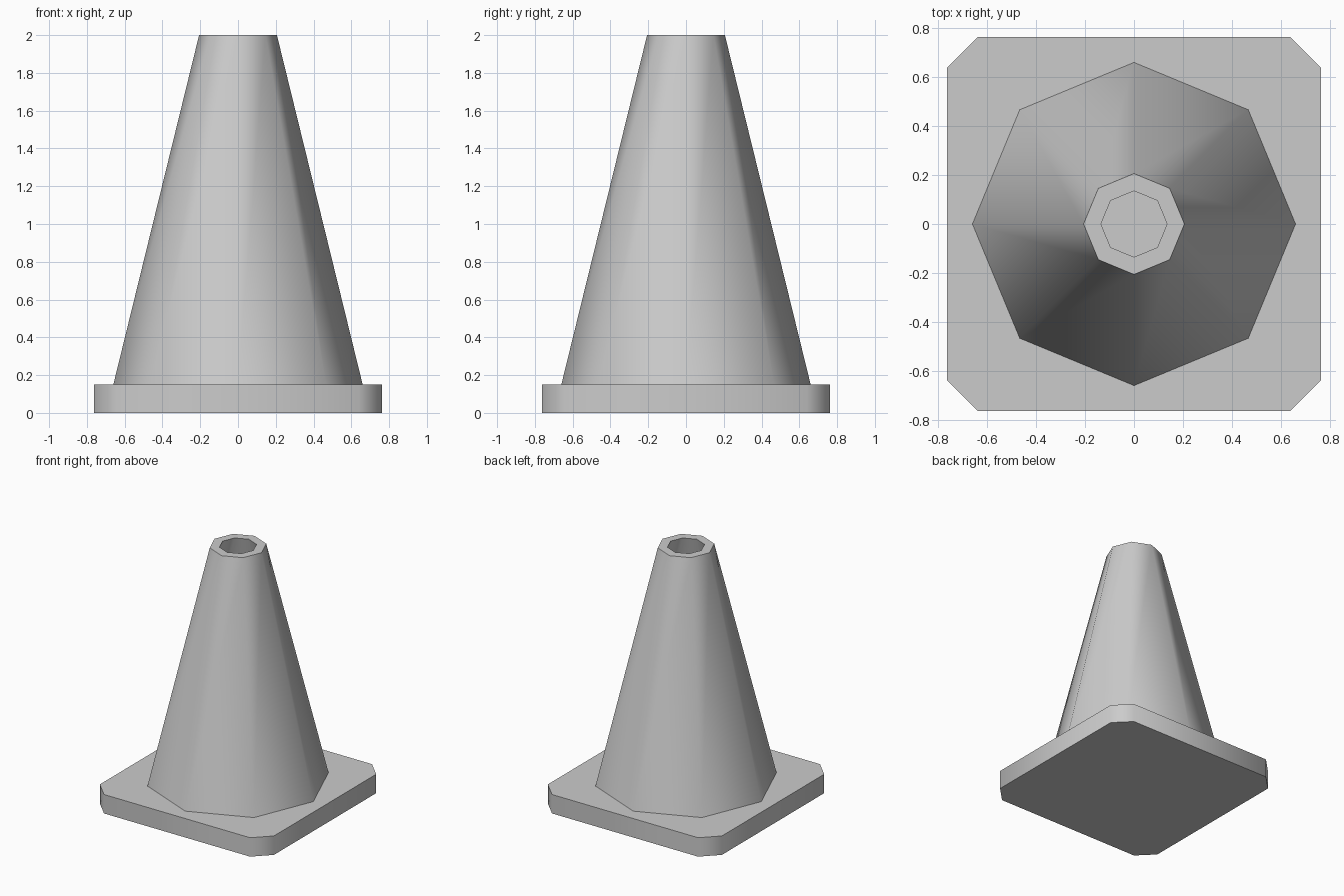
import bpy
import math

cube = bpy.data.objects.get("Cube")
if cube:
    bpy.data.objects.remove(cube, do_unlink=True)

SIDES = 8
BASE_TOP = 0.15
HEIGHT = 2.0

grey = bpy.data.materials.new("plain grey")
grey.use_nodes = True
colour = (0.6, 0.6, 0.6, 1)
grey.diffuse_color = colour
grey.node_tree.nodes["Principled BSDF"].inputs["Base Color"].default_value = colour


def loft(name, rings, cap_start=False, cap_end=False):
    """Join matching rings of points with quads, optionally closing the ends."""
    n = len(rings[0])
    verts = [p for ring in rings for p in ring]
    faces = [(k * n + i, k * n + (i + 1) % n, (k + 1) * n + (i + 1) % n, (k + 1) * n + i)
             for k in range(len(rings) - 1) for i in range(n)]
    if cap_start:
        faces.append(tuple(reversed(range(n))))
    if cap_end:
        faces.append(tuple(range(len(verts) - n, len(verts))))
    mesh = bpy.data.meshes.new(name)
    mesh.from_pydata(verts, [], faces)
    mesh.materials.append(grey)
    obj = bpy.data.objects.new(name, mesh)
    bpy.context.collection.objects.link(obj)
    bpy.ops.object.select_all(action="DESELECT")
    obj.select_set(True)
    bpy.context.view_layer.objects.active = obj
    bpy.ops.object.shade_smooth_by_angle(angle=math.radians(60))
    return obj


def octagon(radius, z):
    steps = [math.tau * i / SIDES for i in range(SIDES)]
    return [(radius * math.cos(a), radius * math.sin(a), z) for a in steps]


# Square base plate with cut corners
def plate_outline(z, half=0.763, inner=0.64):
    quarter = [(half, inner), (inner, half)]
    points = []
    for _ in range(4):
        points += [(x, y, z) for x, y in quarter]
        quarter = [(-y, x) for x, y in quarter]
    return points


loft("base_plate", [plate_outline(0), plate_outline(BASE_TOP)], True, True)

# Hollow eight-sided cone: outer wall, rim, then inner wall down to the plate
loft("cone_body", [octagon(0.66, BASE_TOP), octagon(0.206, HEIGHT),
                   octagon(0.135, HEIGHT), octagon(0.589, BASE_TOP)])
